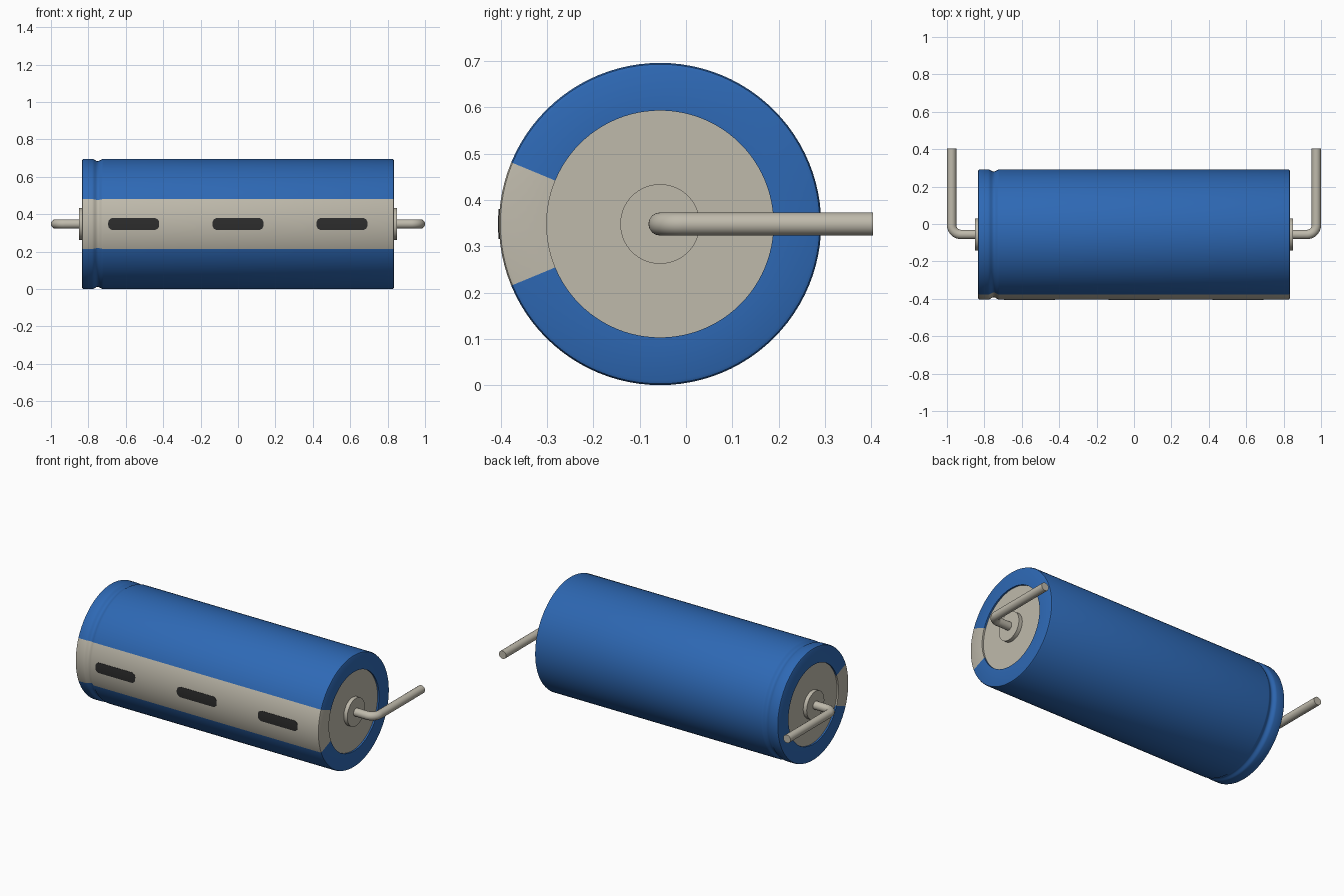
import bpy, bmesh, math
from mathutils import Vector

if "Cube" in bpy.data.objects:
    bpy.data.objects.remove(bpy.data.objects["Cube"], do_unlink=True)

AXIS_Y, AXIS_Z, RADIUS = -0.056, 0.348, 0.348
HALF = 0.835
SEGMENTS = 96
STRIP_ANGLE = math.radians(22.5)


def material(name, rgb):
    m = bpy.data.materials.new(name)
    m.use_nodes = True
    m.diffuse_color = (*rgb, 1)
    m.node_tree.nodes["Principled BSDF"].inputs["Base Color"].default_value = (*rgb, 1)
    return m


BLUE = material("blue sleeve", (0.027, 0.14, 0.46))
GREY = material("warm grey", (0.52, 0.49, 0.41))
BLACK = material("dark print", (0.026, 0.026, 0.026))


def finish(name, bm, *mats):
    mesh = bpy.data.meshes.new(name)
    bmesh.ops.recalc_face_normals(bm, faces=bm.faces)
    bm.to_mesh(mesh)
    bm.free()
    for m in mats:
        mesh.materials.append(m)
    mesh.shade_smooth()
    mesh.set_sharp_from_angle(angle=math.radians(35))
    ob = bpy.data.objects.new(name, mesh)
    ob.location = (0, AXIS_Y, AXIS_Z)
    bpy.context.collection.objects.link(ob)
    return ob


def revolve(profile):
    """Spin (x, radius) points around the x axis, starting at the front."""
    bm = bmesh.new()
    verts = [bm.verts.new((x, -r, 0)) for x, r in profile]
    edges = [bm.edges.new(pair) for pair in zip(verts, verts[1:])]
    bmesh.ops.spin(bm, geom=verts + edges, cent=(0, 0, 0), axis=(1, 0, 0),
                   angle=math.tau, steps=SEGMENTS)
    bmesh.ops.remove_doubles(bm, verts=bm.verts, dist=0.0001)
    return bm


# Sleeve: rounded rims, crimp groove near the right end, folded over both ends
RIM = [(0, 0.010), (0.003, 0.003), (0.010, 0)]
CAP_R, RECESS = 0.245, 0.01
left_rim = [(-HALF + a, RADIUS - b) for a, b in RIM]
right_rim = [(HALF - a, RADIUS - b) for a, b in reversed(RIM)]
groove = [(-0.75 + 0.03 * t / 6, RADIUS - 0.006 * (1 + math.cos(math.pi * t / 6)))
          for t in range(-6, 7)]
profile = ([(RECESS - HALF, CAP_R), (-HALF, CAP_R)] + left_rim + groove
           + right_rim + [(HALF, CAP_R), (HALF - RECESS, CAP_R)])
bm = revolve(profile)
# Polarity strip: faces turned to the front
for f in bm.faces:
    c = f.calc_center_median()
    f.material_index = int(abs(math.atan2(c.z, -c.y)) < STRIP_ANGLE)
finish("sleeve", bm, BLUE, GREY)

# Printed dashes wrapped on the strip
DASH_HALF, DASH_H, CORNER = 0.136, 0.032, 0.026
for i, cx in enumerate((-0.558, 0, 0.556)):
    bm = bmesh.new()
    rows = []
    for k in range(17):
        z = DASH_H * math.sin(math.pi * (k / 16 - 0.5))
        over = max(0, abs(z) - (DASH_H - CORNER))
        w = DASH_HALF - CORNER + math.sqrt(max(0, CORNER ** 2 - over ** 2))
        y = -math.sqrt((RADIUS + 0.002) ** 2 - z * z)
        rows.append([bm.verts.new((cx + s * w, y, z)) for s in (-1, 1)])
    for a, b in zip(rows, rows[1:]):
        bm.faces.new((a[0], a[1], b[1], b[0]))
    bmesh.ops.recalc_face_normals(bm, faces=bm.faces)
    bmesh.ops.solidify(bm, geom=bm.faces[:], thickness=0.003)
    finish(f"dash_{i + 1}", bm, BLACK)

# End discs, bosses and bent leads on both sides
LEAD_R, LEAD_X, BEND = 0.025, 0.975, 0.05
for side, s in (("left", 1), ("right", -1)):
    inner = HALF - RECESS
    finish(f"{side}_end_disc", revolve([(s * inner, 0), (s * inner, CAP_R)]), GREY)
    finish(f"{side}_boss", revolve([(s * inner, 0.086), (s * 0.849, 0.086),
                                    (s * 0.849, 0)]), GREY)
    path = [Vector((0.84, 0, 0))]
    for k in range(13):
        a = math.pi / 2 * k / 12
        path.append(Vector((LEAD_X - BEND + BEND * math.sin(a),
                            BEND - BEND * math.cos(a), 0)))
    path.append(Vector((LEAD_X, 0.404 - AXIS_Y, 0)))
    curve = bpy.data.curves.new(f"{side}_lead", "CURVE")
    curve.dimensions = "3D"
    curve.bevel_depth = LEAD_R
    curve.bevel_resolution = 6
    curve.use_fill_caps = True
    spline = curve.splines.new("POLY")
    spline.points.add(len(path) - 1)
    for p, v in zip(spline.points, path):
        p.co = (s * v.x, v.y, v.z, 1)
    curve.materials.append(GREY)
    lead = bpy.data.objects.new(f"{side}_lead", curve)
    lead.location = (0, AXIS_Y, AXIS_Z)
    bpy.context.collection.objects.link(lead)
